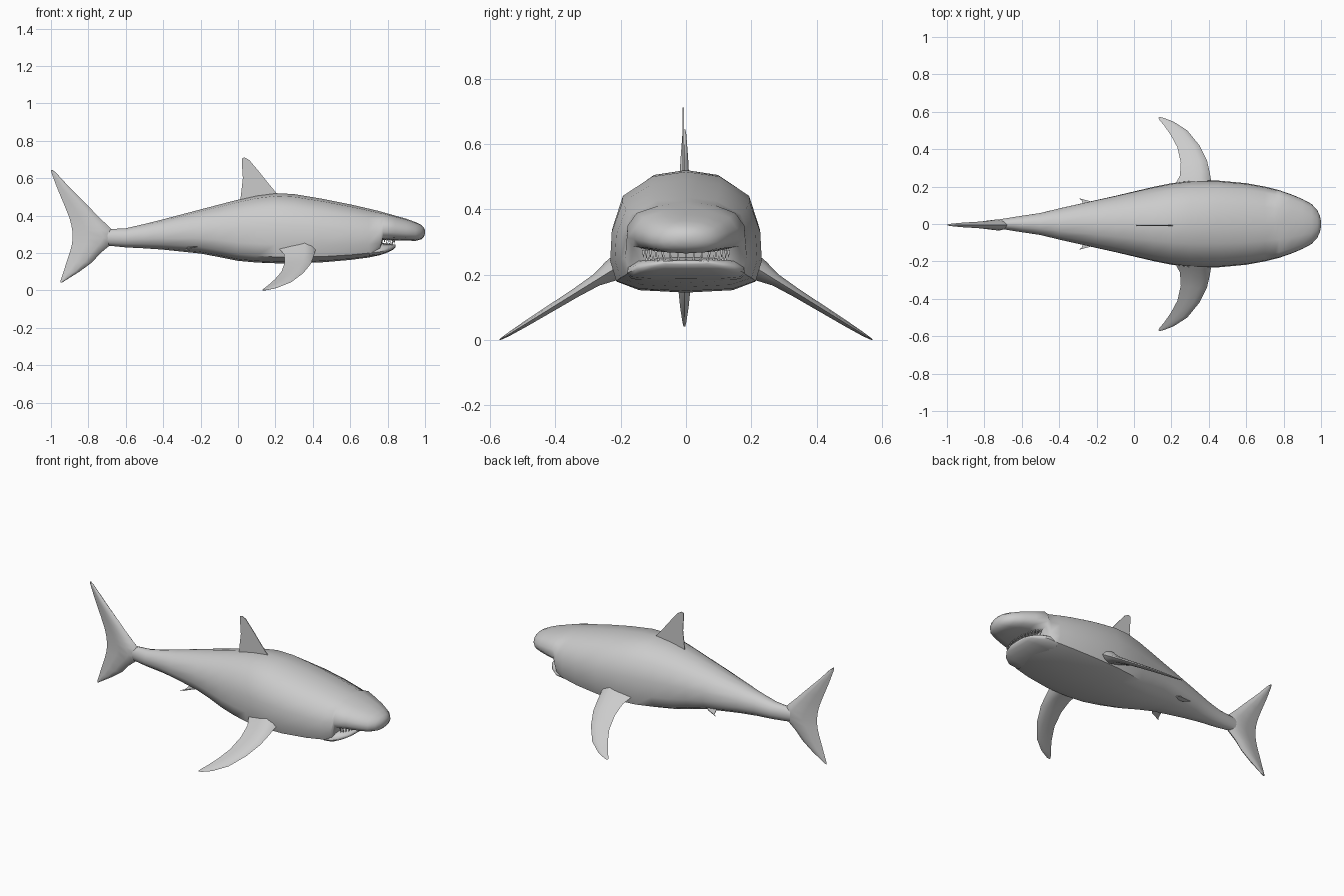
import bpy, bmesh, math
from mathutils import Vector

if "Cube" in bpy.data.objects:
    bpy.data.objects.remove(bpy.data.objects["Cube"])

grey = bpy.data.materials.new("shark grey")
grey.diffuse_color = (0.6, 0.6, 0.6, 1)
grey.use_nodes = True
grey.node_tree.nodes["Principled BSDF"].inputs["Base Color"].default_value = grey.diffuse_color


def make(name, verts, faces, angle=50):
    me = bpy.data.meshes.new(name)
    me.from_pydata([tuple(v) for v in verts], [], faces)
    bm = bmesh.new()
    bm.from_mesh(me)
    bmesh.ops.recalc_face_normals(bm, faces=bm.faces)
    bm.to_mesh(me)
    bm.free()
    ob = bpy.data.objects.new(name, me)
    bpy.context.collection.objects.link(ob)
    me.materials.append(grey)
    bpy.ops.object.select_all(action='DESELECT')
    ob.select_set(True)
    bpy.context.view_layer.objects.active = ob
    bpy.ops.object.shade_smooth_by_angle(angle=math.radians(angle))
    return ob


def loft(name, rings, angle=50):
    n = len(rings[0])
    verts = [v for r in rings for v in r]
    faces = [(i * n + j, i * n + (j + 1) % n, (i + 1) * n + (j + 1) % n, (i + 1) * n + j)
             for i in range(len(rings) - 1) for j in range(n)]
    faces += [tuple(range(n)), tuple(range((len(rings) - 1) * n, len(rings) * n))]
    return make(name, verts, faces, angle)


# Half cross-section of the trunk: (width, height), from the back down to the belly
HALF = [(0, 1), (.45, .96), (.84, .8), (.98, .53), (1, .27), (.92, .09), (.62, .02), (0, 0)]


def section(x, bottom, top, width, box):
    pts = []
    for i, (w, h) in enumerate(HALF):
        a = math.pi * i / 7
        w = box * w + (1 - box) * math.sin(a)
        h = box * h + (1 - box) * (.5 + .5 * math.cos(a))
        pts.append(Vector((x, width * w, bottom + (top - bottom) * h)))
    return pts + [Vector((p.x, -p.y, p.z)) for p in pts[-2:0:-1]]


# Trunk, head and snout: x, bottom, top, half width, boxiness
trunk = [(-.74, .245, .325, .022, 0), (-.68, .238, .328, .032, 0), (-.6, .23, .332, .045, 0),
         (-.5, .225, .355, .06, .1), (-.4, .218, .38, .085, .2), (-.2, .197, .433, .13, .4),
         (-.1, .178, .459, .152, .55), (0, .158, .485, .175, .75), (.1, .149, .507, .198, .9),
         (.2, .145, .52, .218, 1), (.3, .145, .515, .23, 1), (.45, .15, .49, .232, 1),
         (.6, .163, .46, .218, 1), (.7, .176, .437, .2, 1), (.755, .188, .424, .186, 1),
         (.775, .27, .418, .182, .8), (.84, .268, .4, .16, .7), (.9, .266, .383, .135, .6),
         (.95, .265, .365, .108, .5), (.98, .273, .35, .075, .4), (.994, .287, .336, .043, .2),
         (1, .303, .322, .014, 0)]
loft("body", [section(*s) for s in trunk])

# Lower jaw tucked under the snout
jaw = [(.7, .18, .255, .18, 1), (.755, .187, .255, .18, 1), (.8, .203, .25, .152, .9),
       (.828, .217, .246, .115, .8), (.842, .231, .244, .065, .6)]
loft("lower_jaw", [section(*s) for s in jaw])


# Teeth in a curved row on each jaw
def teeth(name, base, tip, reach, spread):
    verts, faces = [], []
    for i in range(15):
        a = math.radians(-75 + 150 * i / 14)
        x, y = .765 + reach * math.cos(a), spread * math.sin(a)
        k = len(verts)
        verts += [(x - .005, y, base), (x + .003, y - .005, base),
                  (x + .003, y + .005, base), (x, y, tip)]
        faces += [(k, k + 1, k + 2), (k, k + 1, k + 3), (k + 1, k + 2, k + 3), (k + 2, k, k + 3)]
    make(name, verts, faces, 10)


teeth("upper_teeth", .275, .25, .072, .135)
teeth("lower_teeth", .24, .26, .062, .125)


# Lens-shaped fin slice between a front and a back point
def lens(front, back, half, normal):
    front, back, normal = Vector(front), Vector(back), Vector(normal)
    shape = [(0, 0), (.1, .6), (.3, 1), (.65, .6), (1, 0), (.65, -.6), (.3, -1), (.1, -.6)]
    return [front.lerp(back, t) + normal * half * s for t, s in shape]


# Tail: z, front x, back x, half thickness
tail = [(.645, -.993, -1, .003), (.63, -.974, -.998, .006), (.55, -.9, -.968, .012),
        (.45, -.8, -.926, .017), (.39, -.742, -.902, .021), (.35, -.7, -.891, .025),
        (.32, -.67, -.886, .029), (.28, -.65, -.884, .03), (.245, -.68, -.888, .028),
        (.2, -.735, -.9, .023), (.15, -.78, -.917, .018), (.1, -.848, -.933, .013),
        (.055, -.92, -.948, .006), (.042, -.94, -.95, .003)]
loft("tail_fin", [lens((xf, -.005, z), (xb, -.005, z), t, (0, 1, 0)) for z, xf, xb, t in tail])

# Pectoral fins: front x, front y, back x, back y, half thickness
fin = [(.425, .19, .2, .18, .042), (.412, .235, .225, .22, .034), (.404, .28, .246, .26, .02),
       (.39, .34, .25, .33, .015), (.35, .42, .232, .41, .012), (.285, .5, .197, .475, .009),
       (.21, .548, .162, .525, .006), (.15, .57, .137, .555, .003), (.134, .572, .13, .567, .001)]


def drop(y):
    return max(.001, .208 - .62 * (y - .235))


for side, label in ((1, "left"), (-1, "right")):
    loft(label + "_pectoral_fin",
         [lens((xf, side * yf, drop(yf)), (xb, side * yb, drop(yb)), t, (0, side * .45, .85))
          for xf, yf, xb, yb, t in fin])


# Thin plate fins
def plate(name, outline, offset):
    n = len(outline)
    off = Vector(offset)
    verts = [Vector(p) + off for p in outline] + [Vector(p) - off for p in outline]
    faces = [tuple(range(n)), tuple(range(n, 2 * n))]
    faces += [(i, (i + 1) % n, n + (i + 1) % n, n + i) for i in range(n)]
    return make(name, verts, faces, 30)


dorsal = [(.01, .46), (.018, .53), (.026, .6), (.022, .66), (.02, .705), (.035, .711),
          (.06, .697), (.11, .638), (.16, .575), (.21, .515), (.21, .49)]
plate("dorsal_fin", [(x, -.008, z) for x, z in dorsal], (0, .002, 0))

for side, label in ((1, "left"), (-1, "right")):
    plate(label + "_pelvic_fin",
          [(-.2, side * .09, .235), (-.235, side * .122, .232), (-.295, side * .138, .217),
           (-.278, side * .124, .215), (-.27, side * .09, .23)], (0, 0, .002))
